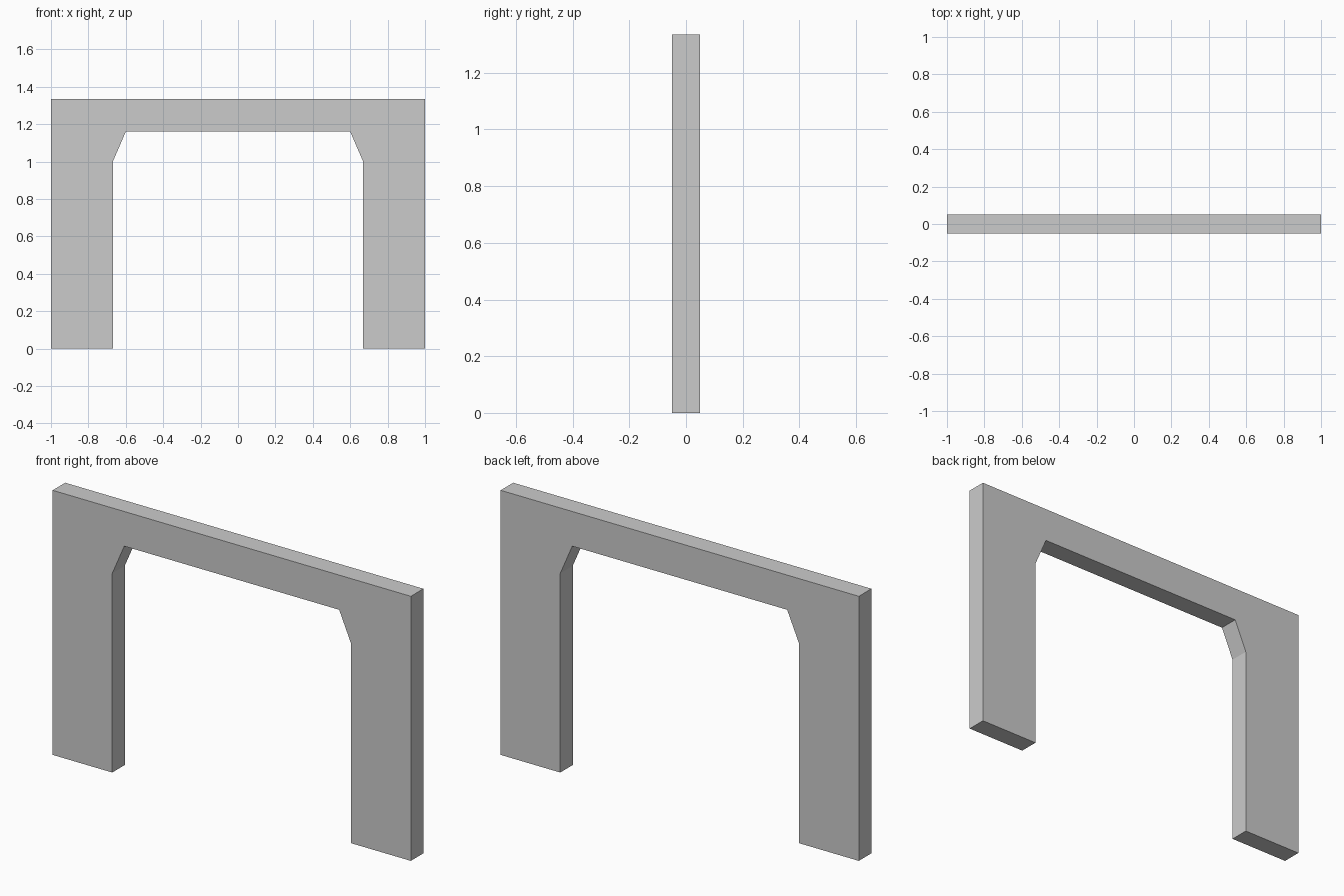
import bpy, bmesh

if "Cube" in bpy.data.objects:
    bpy.data.objects.remove(bpy.data.objects["Cube"])

DEPTH = 0.10

# Right half of the archway outline (x, z), mirrored for the left half
half = [(0.60, 1.16), (0.667, 1.005), (0.667, 0), (1, 0), (1, 1.335)]
outline = half + [(-x, z) for x, z in reversed(half)]

# Flat front face, extruded to the back
bm = bmesh.new()
face = bm.faces.new([bm.verts.new((x, -DEPTH / 2, z)) for x, z in outline])
result = bmesh.ops.extrude_face_region(bm, geom=[face], use_keep_orig=True)
back = [g for g in result["geom"] if isinstance(g, bmesh.types.BMVert)]
bmesh.ops.translate(bm, verts=back, vec=(0, DEPTH, 0))
bmesh.ops.recalc_face_normals(bm, faces=bm.faces)

mesh = bpy.data.meshes.new("doorway_arch")
bm.to_mesh(mesh)
bm.free()
bpy.context.collection.objects.link(bpy.data.objects.new("doorway_arch", mesh))
